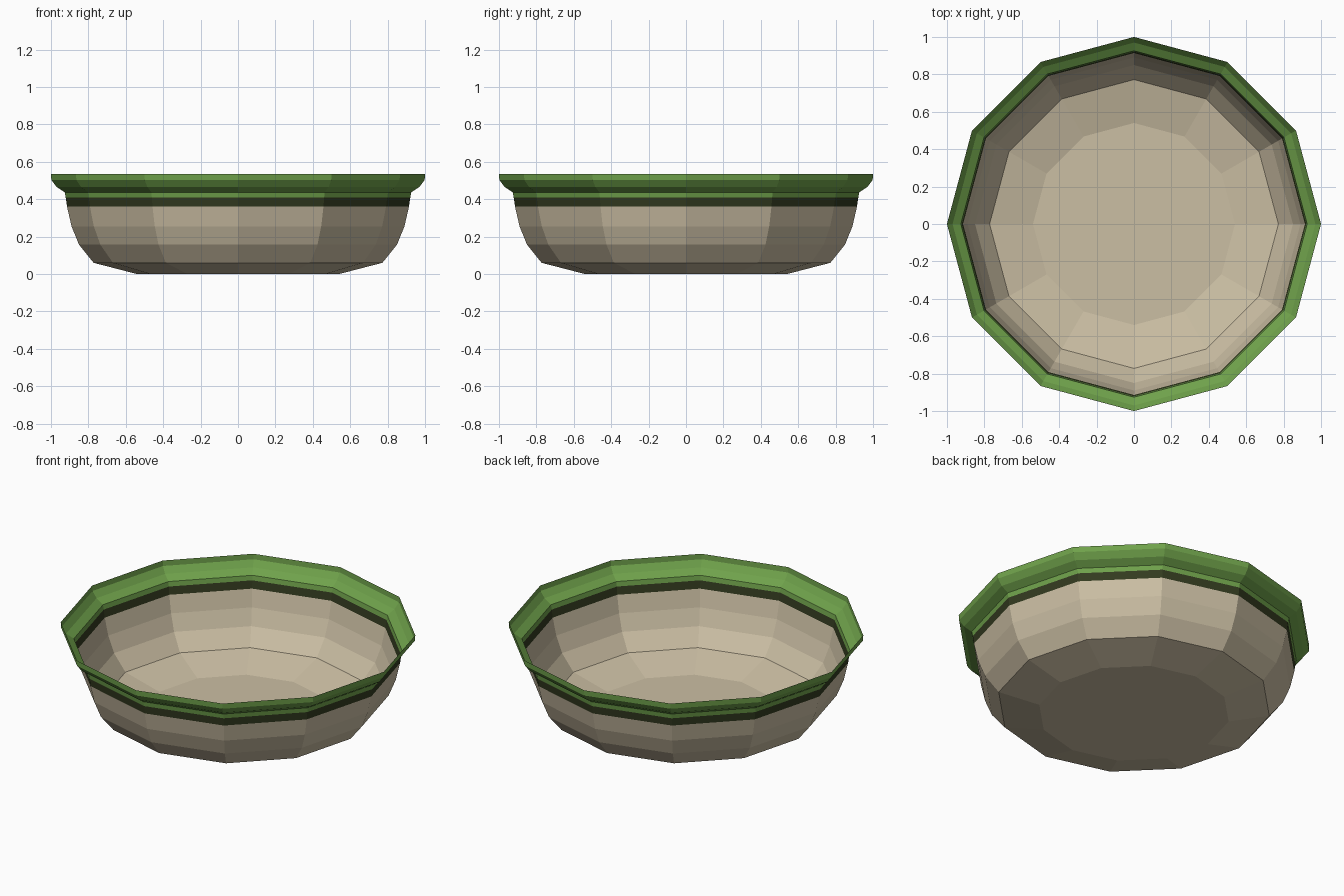
import bpy, bmesh, math

if "Cube" in bpy.data.objects:
    bpy.data.objects.remove(bpy.data.objects["Cube"])

SIDES = 12

def material(name, rgb):
    m = bpy.data.materials.new(name)
    m.diffuse_color = (*rgb, 1)
    m.use_nodes = True
    m.node_tree.nodes["Principled BSDF"].inputs["Base Color"].default_value = m.diffuse_color
    return m

mats = [material("beige clay", (0.60, 0.52, 0.37)),
        material("dark olive stripe", (0.033, 0.043, 0.014)),
        material("leaf green glaze", (0.16, 0.36, 0.07))]

# Thin-walled bowl profile: radius, height, material of the band below this ring
profile = [(0.54, 0.0, 0), (0.772, 0.06, 0), (0.85, 0.157, 0), (0.89, 0.255, 0),
           (0.914, 0.36, 0), (0.921, 0.408, 1), (0.926, 0.437, 2),
           (0.97, 0.466, 2), (0.998, 0.503, 2), (1.0, 0.536, 2)]

bm = bmesh.new()
rings = []
for r, z, _ in profile:
    rings.append([bm.verts.new((r * math.cos(math.tau * i / SIDES),
                                r * math.sin(math.tau * i / SIDES), z))
                  for i in range(SIDES)])

# Flat base
bm.faces.new(rings[0][::-1])

# Wall and flared rim
for k in range(1, len(rings)):
    low, high = rings[k - 1], rings[k]
    for i in range(SIDES):
        j = (i + 1) % SIDES
        f = bm.faces.new((low[i], low[j], high[j], high[i]))
        f.material_index = profile[k][2]

mesh = bpy.data.meshes.new("bowl")
bm.to_mesh(mesh)
bm.free()
for m in mats:
    mesh.materials.append(m)
bowl = bpy.data.objects.new("bowl", mesh)
bpy.context.collection.objects.link(bowl)
